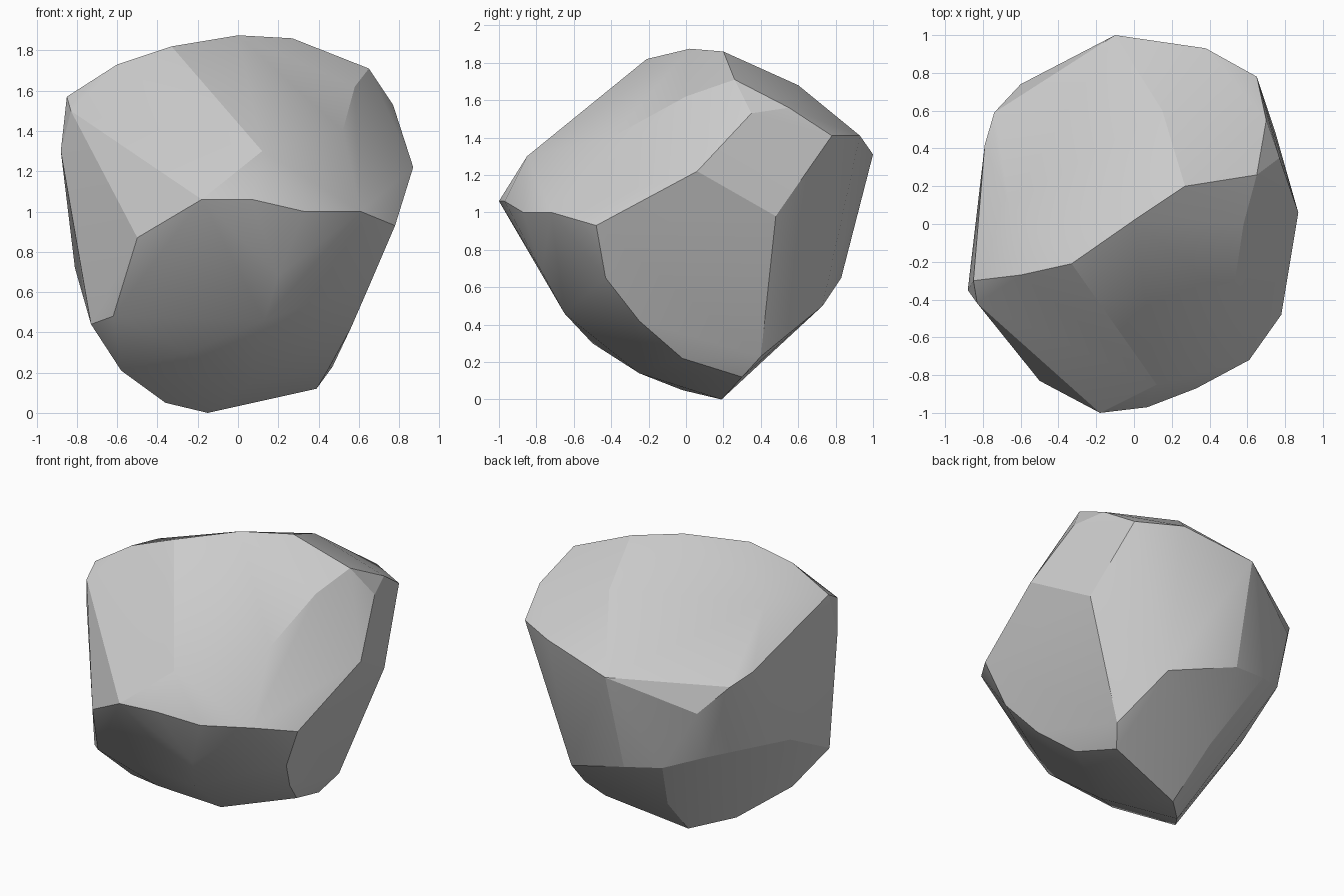
import bpy, bmesh, math

if "Cube" in bpy.data.objects:
    bpy.data.objects.remove(bpy.data.objects["Cube"])

# Corner points of the chipped boulder, grouped by height band
underside = [(-.15, .19, 0), (-.36, -.02, .05), (-.58, -.3, .21),
             (.39, .3, .12), (-.2, .48, .29), (.05, -.25, .14), (-.25, -.5, .3), (.13, -.65, .46)]
lower_sides = [(-.73, -.48, .44), (-.62, -.6, .48), (.45, -.02, .22), (.56, -.25, .42), (.47, .4, .23),
               (.34, .73, .5), (-.37, .78, .69), (-.6, .64, .77), (.2, -.77, .68), (.66, -.43, .65),
               (-.81, .05, .72), (-.12, .83, .65)]
middle_rim = [(-.5, -.83, .87), (-.18, -1, 1.06), (.07, -.97, 1.06), (.33, -.87, 1.0), (.61, -.72, 1.0),
              (.78, -.48, .93), (.87, .06, 1.22), (.75, .48, .98), (-.88, -.35, 1.3), (-.6, .74, 1.1)]
upper_rim = [(-.83, -.42, 1.5), (-.85, -.3, 1.57), (-.79, .42, 1.31), (-.74, .59, 1.26), (-.1, 1, 1.31),
             (.38, .93, 1.41), (.65, .78, 1.41), (.77, .35, 1.53), (.52, -.4, 1.4), (.7, .55, 1.56)]
crown = [(-.6, -.27, 1.73), (-.33, -.21, 1.82), (0, .02, 1.875), (.27, .2, 1.86),
         (.65, .26, 1.71), (.58, 0, 1.62), (.15, .6, 1.68), (-.66, .1, 1.62), (.12, -.85, 1.3)]

# Wrap the corners in a convex skin
bm = bmesh.new()
for p in underside + lower_sides + middle_rim + upper_rim + crown:
    bm.verts.new(p)
hull = bmesh.ops.convex_hull(bm, input=bm.verts)
loose = {g for g in hull["geom_interior"] + hull["geom_unused"] if isinstance(g, bmesh.types.BMVert)}
bmesh.ops.delete(bm, geom=list(loose), context='VERTS')

# Merge nearly flat neighbours into broad chipped facets
bmesh.ops.dissolve_limit(bm, angle_limit=math.radians(2), verts=bm.verts, edges=bm.edges)
bmesh.ops.recalc_face_normals(bm, faces=bm.faces)
mesh = bpy.data.meshes.new("boulder")
bm.to_mesh(mesh)
bm.free()

# Boulder object, crisp only on the strong ridges
boulder = bpy.data.objects.new("boulder", mesh)
bpy.context.collection.objects.link(boulder)
bpy.context.view_layer.objects.active = boulder
boulder.select_set(True)
bpy.ops.object.shade_smooth_by_angle(angle=math.radians(20))
